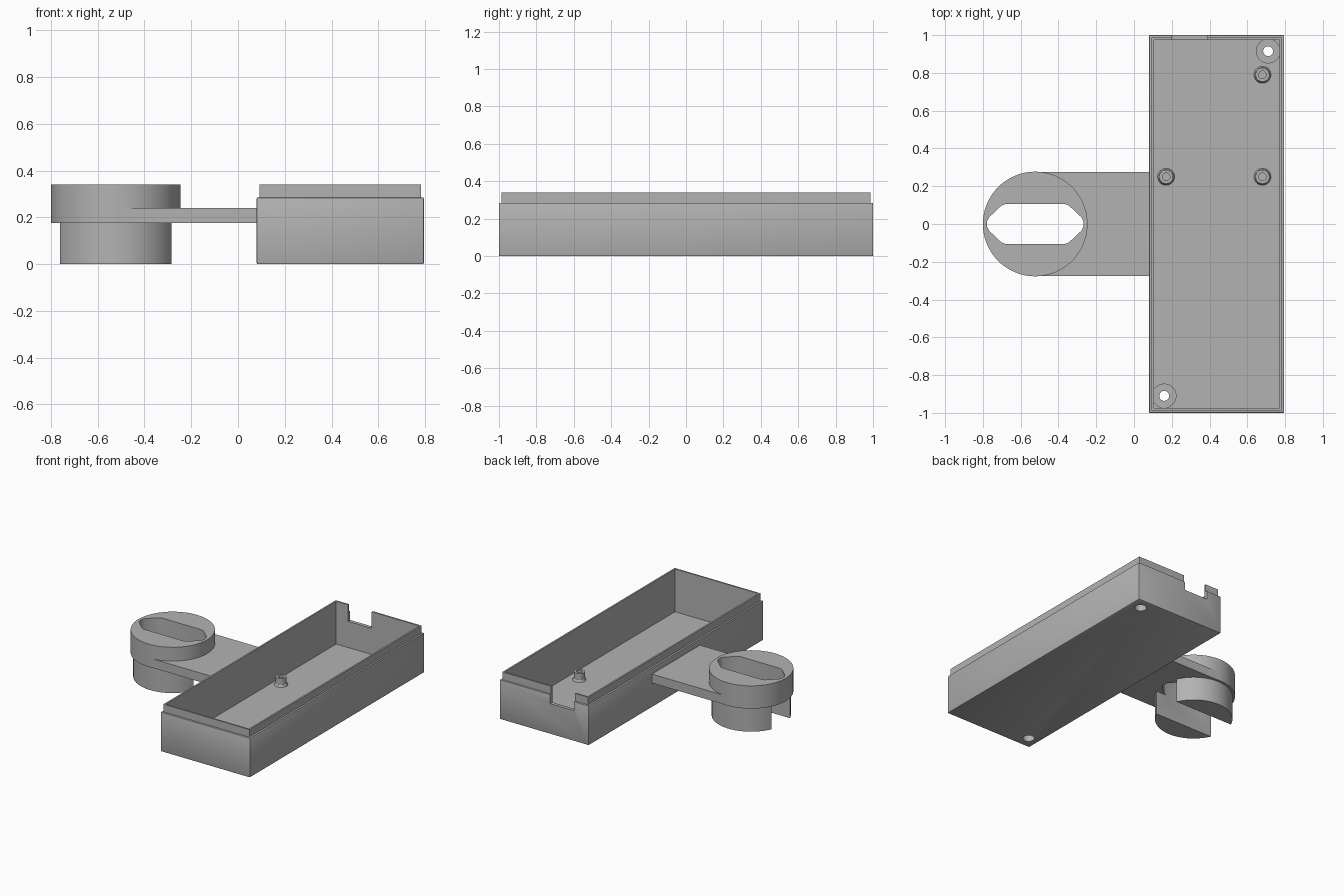
import bpy, bmesh, math
from mathutils import Vector

cube = bpy.data.objects.get("Cube")
if cube:
    bpy.data.objects.remove(cube)

grey = bpy.data.materials.new("plain grey")
grey.use_nodes = True
colour = (0.45, 0.45, 0.45, 1)
grey.diffuse_color = colour
grey.node_tree.nodes["Principled BSDF"].inputs["Base Color"].default_value = colour


def finish(name, bm):
    bmesh.ops.recalc_face_normals(bm, faces=bm.faces)
    mesh = bpy.data.meshes.new(name)
    bm.to_mesh(mesh)
    bm.free()
    mesh.materials.append(grey)
    obj = bpy.data.objects.new(name, mesh)
    bpy.context.collection.objects.link(obj)
    return obj


def block(name, x0, x1, y0, y1, z0, z1):
    bm = bmesh.new()
    bmesh.ops.create_cube(bm, size=1)
    for v in bm.verts:
        v.co = Vector((x1 if v.co.x > 0 else x0,
                       y1 if v.co.y > 0 else y0,
                       z1 if v.co.z > 0 else z0))
    return finish(name, bm)


def drum(name, x, y, z0, z1, r0, r1=None, sides=40):
    bm = bmesh.new()
    bmesh.ops.create_cone(bm, cap_ends=True, segments=sides, radius1=r0,
                          radius2=r0 if r1 is None else r1, depth=z1 - z0)
    bmesh.ops.translate(bm, verts=bm.verts, vec=(x, y, (z0 + z1) / 2))
    return finish(name, bm)


def prism(name, outline, z0, z1):
    bm = bmesh.new()
    face = bm.faces.new([bm.verts.new((x, y, z0)) for x, y in outline])
    top = bmesh.ops.extrude_face_region(bm, geom=[face])["geom"]
    bmesh.ops.translate(bm, vec=(0, 0, z1 - z0),
                        verts=[g for g in top if isinstance(g, bmesh.types.BMVert)])
    return finish(name, bm)


def apply(obj, mod):
    bpy.context.view_layer.objects.active = obj
    bpy.ops.object.modifier_apply(modifier=mod.name)


def combine(obj, others, operation):
    for other in others:
        mod = obj.modifiers.new("combine", 'BOOLEAN')
        mod.operation, mod.solver, mod.object = operation, 'EXACT', other
        apply(obj, mod)
        bpy.data.objects.remove(other)


def smooth(obj):
    bpy.ops.object.select_all(action='DESELECT')
    obj.select_set(True)
    bpy.context.view_layer.objects.active = obj
    bpy.ops.object.shade_smooth_by_angle(angle=math.radians(30))


# Open case with a stepped rim
LEFT, RIGHT, FLOOR, RIM, TOP = 0.08, 0.795, 0.03, 0.285, 0.34
STEP, WALL = 0.013, 0.025
case = block("case", LEFT, RIGHT, -1, 1, 0, RIM)
bev = case.modifiers.new("soft edges", 'BEVEL')
bev.width, bev.segments = 0.005, 2
apply(case, bev)
combine(case, [block("rim", LEFT + STEP, RIGHT - STEP, -1 + STEP, 1 - STEP, 0.1, TOP)], 'UNION')
combine(case, [block("cavity", LEFT + WALL, RIGHT - WALL, -1 + WALL, 1 - WALL, FLOOR, 0.5),
               block("cable_notch", 0.2, 0.39, 0.94, 1.1, 0.22, 0.5)], 'DIFFERENCE')

# Corner screw bosses, counterbored from below
for x, y in [(0.71, 0.915), (0.16, -0.91)]:
    combine(case, [drum("boss", x, y, 0.01, 0.1, 0.065)], 'UNION')
    combine(case, [drum("screw_hole", x, y, -0.1, 0.2, 0.026),
                   drum("counterbore", x, y, -0.1, 0.05, 0.04)], 'DIFFERENCE')
smooth(case)

# Board standoffs with flared feet and blind holes
for i, (x, y) in enumerate([(0.68, 0.79), (0.68, 0.25), (0.17, 0.25)]):
    post = drum(f"standoff_{i + 1}", x, y, FLOOR - 0.01, 0.09, 0.037)
    combine(post, [drum("foot", x, y, FLOOR - 0.005, 0.045, 0.047, 0.038)], 'UNION')
    combine(post, [drum("pilot_hole", x, y, FLOOR + 0.005, 0.2, 0.02)], 'DIFFERENCE')
    smooth(post)

# Round holder: wide collar, narrower split skirt and arm to the case
CX, RADIUS, LEDGE = -0.523, 0.277, 0.175
holder = drum("holder", CX, 0, LEDGE, TOP, RADIUS, sides=96)
skirt = drum("skirt", CX, 0, 0, LEDGE + 0.02, 0.26, sides=96)
combine(skirt, [block("channel", -1, 0, -0.105, 0.105, -0.1, LEDGE)], 'DIFFERENCE')
combine(holder, [skirt, block("arm", CX, LEFT + 0.01, -0.275, 0.275, LEDGE, 0.24)], 'UNION')

# Long eight-sided opening with softened corners
quarter = [(0.255, 0.015), (0.245, 0.035), (0.178, 0.098), (0.158, 0.105)]
half = quarter + [(-x, y) for x, y in reversed(quarter)]
outline = [(CX + x, y) for x, y in half + [(x, -y) for x, y in reversed(half)]]
combine(holder, [prism("opening", outline, -0.1, 0.5)], 'DIFFERENCE')
smooth(holder)
